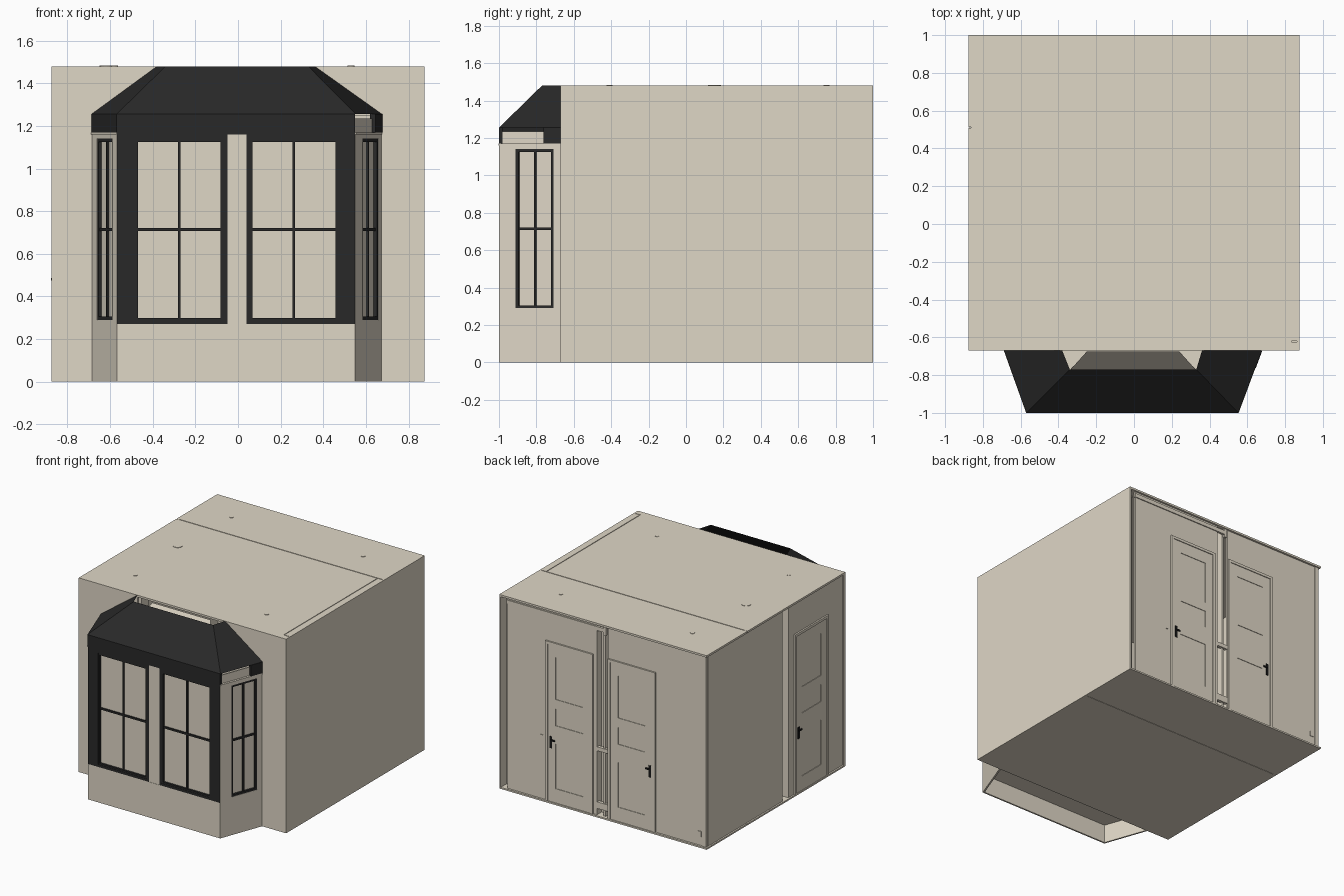
import bpy, bmesh, math
from mathutils import Matrix, Vector

if "Cube" in bpy.data.objects:
    bpy.data.objects.remove(bpy.data.objects["Cube"])


def material(name, rgb):
    m = bpy.data.materials.new(name)
    m.diffuse_color = (*rgb, 1)
    m.use_nodes = True
    m.node_tree.nodes["Principled BSDF"].inputs["Base Color"].default_value = m.diffuse_color
    return m


BEIGE = material("warm beige", (0.74, 0.68, 0.565))
DARK = material("charcoal", (0.022, 0.022, 0.022))
BLACK = material("black metal", (0.009, 0.009, 0.009))


def finish(name, bm, mat):
    me = bpy.data.meshes.new(name)
    bmesh.ops.recalc_face_normals(bm, faces=bm.faces)
    bm.to_mesh(me)
    bm.free()
    me.materials.append(mat)
    ob = bpy.data.objects.new(name, me)
    bpy.context.collection.objects.link(ob)
    return ob


def boxes(name, items, mat, M=Matrix()):
    """One object from boxes given as (x0, x1, y0, y1, z0, z1) in the frame M."""
    bm = bmesh.new()
    for x0, x1, y0, y1, z0, z1 in items:
        S = Matrix.Diagonal((x1 - x0, y1 - y0, z1 - z0, 1))
        T = Matrix.Translation(((x0 + x1) / 2, (y0 + y1) / 2, (z0 + z1) / 2))
        bmesh.ops.create_cube(bm, size=1, matrix=M @ T @ S)
    return finish(name, bm, mat)


def ring(x0, x1, z0, z1, t, v0, v1):
    """Four bars of a rectangular frame."""
    return [(x0, x0 + t, v0, v1, z0, z1), (x1 - t, x1, v0, v1, z0, z1),
            (x0 + t, x1 - t, v0, v1, z0, z0 + t), (x0 + t, x1 - t, v0, v1, z1 - t, z1)]


def wall_frame(a, b):
    """Local frame of an outside wall from a to b: x along, y inward, z up."""
    u = (Vector(b) - Vector(a)).normalized()
    M = Matrix(((u.x, -u.y, 0, a[0]), (u.y, u.x, 0, a[1]), (0, 0, 1, 0), (0, 0, 0, 1)))
    return M, (Vector(b) - Vector(a)).length


XL, XR, YF, YB, H = -0.875, 0.875, -0.67, 1.0, 1.48

# room shell; shallow closed slots separate the door walls
boxes("floor", [(XL, XR, YF, 0.51, 0, 0.012), (XL, XR, 0.513, YB, 0, 0.012)], BEIGE)
boxes("ceiling", [(XL, 0.82, YF, 0.507, H - 0.015, H), (XL, XR, 0.513, YB, H - 0.015, H),
                  (0.825, XR, -0.62, 0.507, H - 0.015, H), (0.82, XR, YF, -0.625, H - 0.015, H)], BEIGE)
boxes("ceiling_joints", [(XL + 0.015, XR - 0.01, 0.5, 0.52, H - 0.015, H - 0.004),
                         (0.81, 0.835, YF + 0.01, 0.51, H - 0.015, H - 0.004)], BEIGE)
boxes("right_wall", [(XR - 0.012, XR, YF, YB, 0, H)], BEIGE)
boxes("left_wall", [(XL + 0.012, XL + 0.025, YF, 0.0, 0, H), (XL + 0.012, XL + 0.025, 0.07, 0.97, 0, H)], BEIGE)
boxes("left_slot", [(XL + 0.012, XL + 0.07, -0.012, 0.0, 0, H),
                    (XL + 0.06, XL + 0.07, 0.0, 0.08, 0, H)], BEIGE)
boxes("back_wall", [(0.06, 0.815, 0.972, 0.985, 0, H), (-0.863, -0.03, 0.972, 0.985, 0, H)], BEIGE)
boxes("back_slots", [(0.06, 0.07, 0.93, 0.983, 0, H), (-0.04, 0.06, 0.92, 0.93, 0, H),
                     (-0.005, 0.012, 0.93, 0.975, 0, H), (0.80, XR - 0.01, 0.92, 0.93, 0, H)], BEIGE)
boxes("front_wall", [(XL, -0.68, YF, YF + 0.02, 0, H), (0.665, XR, YF, YF + 0.02, 0, H),
                     (-0.68, -0.38, YF, YF + 0.02, 1.25, H), (0.36, 0.67, YF, YF + 0.02, 1.25, H)], BEIGE)

# cornice, corner strips, switches and sockets
boxes("back_cornice", [(-0.02, 0.82, 0.975, 0.992, 1.42, 1.45), (-0.02, 0.0, 0.975, 0.992, 1.40, H)], BEIGE)
boxes("corner_strip", [(-0.863, -0.83, 0.98, 0.99, 0, H - 0.015)], BEIGE)
boxes("back_switches", [(0.515, 0.535, 0.98, 0.99, 0.46, 0.50), (-0.03, 0.06, 0.96, 0.985, 0.50, 0.53),
                        (-0.03, 0.06, 0.96, 0.985, 0.06, 0.11), (-0.82, -0.79, 0.98, 0.99, 0.08, 0.12)], BEIGE)


def door(name, M, handle_u):
    """Three-panel door, 0.40 wide, from local x = 0."""
    w, h = 0.40, 1.23
    boxes(name + "_casing", [(0, 0.02, -0.012, 0.01, 0, h), (w - 0.02, w, -0.012, 0.01, 0, h),
                             (0.02, w - 0.02, -0.012, 0.01, h - 0.02, h)], BEIGE, M)
    rails = [(0.02, 0.085, -0.006, 0.01, 0, h - 0.02), (w - 0.085, w - 0.02, -0.006, 0.01, 0, h - 0.02)]
    for z0, z1 in ((0, 0.12), (0.46, 0.60), (0.73, 0.80), (1.12, h - 0.02)):
        rails.append((0.085, w - 0.085, -0.006, 0.01, z0, z1))
    boxes(name + "_leaf", rails + [(0.08, w - 0.08, -0.002, 0.01, 0, h - 0.02)], BEIGE, M)
    s = 0.035 if handle_u < w / 2 else -0.035
    lo, hi = sorted((handle_u, handle_u + s))
    boxes(name + "_handle", [(handle_u - 0.01, handle_u + 0.01, -0.01, 0, 0.42, 0.51),
                             (lo, hi, -0.014, -0.006, 0.476, 0.487)], BLACK, M)


# doors: local x runs toward -x on the back wall and toward -y on the left wall
door("back_door_a", wall_frame((0.49, 0.985), (0.08, 0.985))[0], 0.045)
door("back_door_b", wall_frame((-0.035, 0.985), (-0.45, 0.985))[0], 0.355)
door("left_door", wall_frame((XL + 0.012, -0.07), (XL + 0.012, -0.49))[0], 0.045)


# ceiling spots and round lamp
def disc(name, x, y, r):
    bm = bmesh.new()
    bmesh.ops.create_cone(bm, cap_ends=True, segments=16, radius1=r, radius2=r, depth=0.006,
                          matrix=Matrix.Translation((x, y, H)))
    return finish(name, bm, BEIGE)


for i, x in enumerate((-0.58, 0.53)):
    for j, y in enumerate((-0.41, 0.75)):
        disc(f"ceiling_spot_{i}{j}", x, y, 0.016)
disc("ceiling_lamp", -0.615, 0.152, 0.034)


def window(name, M, x0, x1, z0, z1, t):
    """Dark sash with a cross of glazing bars over an opaque pane."""
    cx, cz = (x0 + x1) / 2, 0.715
    boxes(name + "_pane", [(x0, x1, 0.018, 0.026, z0, z1)], BEIGE, M)
    boxes(name + "_sash", ring(x0, x1, z0, z1, t, 0.002, 0.022), DARK, M)
    boxes(name + "_bars", [(cx - 0.006, cx + 0.006, 0.008, 0.022, z0, z1),
                           (x0, x1, 0.008, 0.022, cz - 0.007, cz + 0.007)], DARK, M)


# bay front: base wall, mullion, dark casings, fascia
F, _ = wall_frame((0, -1.0), (1, -1.0))
boxes("bay_front_base", [(-0.567, 0.55, 0, 0.012, 0, 0.27)], BEIGE, F)
boxes("bay_mullion", [(-0.05, 0.04, 0.002, 0.02, 0.27, 1.16)], BEIGE, F)
boxes("bay_front_fascia", [(-0.567, 0.55, 0, 0.02, 1.16, 1.255)], DARK, F)
for name, o0, o1, x0, x1 in (("left", -0.567, -0.05, -0.48, -0.07), ("right", 0.04, 0.55, 0.055, 0.47)):
    boxes(f"bay_{name}_casing", [(o0, x0, 0, 0.024, 0.27, 1.16), (x1, o1, 0, 0.024, 0.27, 1.16),
                                 (x0, x1, 0, 0.024, 0.27, 0.288), (x0, x1, 0, 0.024, 1.137, 1.16)], DARK, F)
    window(f"bay_{name}_window", F, x0, x1, 0.288, 1.137, 0.012)

# bay sides: angled walls with narrow windows
for name, a, b in (("left", (-0.685, YF), (-0.567, -1.0)), ("right", (0.55, -1.0), (0.673, YF))):
    M, L = wall_frame(a, b)
    x0, x1 = (0.095, 0.31) if name == "right" else (L - 0.28, L - 0.065)
    boxes(f"bay_{name}_wall", [(0, L, 0, 0.012, 0, 0.29), (0, x0, 0, 0.02, 0.29, 1.14),
                               (x1, L, 0, 0.02, 0.29, 1.14), (0, L, 0, 0.02, 1.14, 1.17)], BEIGE, M)
    boxes(f"bay_{name}_ledge", [(0, L, -0.004, 0.02, 1.16, 1.17)], BEIGE, M)
    window(f"bay_{name}_side_window", M, x0, x1, 0.29, 1.14, 0.015)
    if name == "left":
        boxes("bay_left_fascia", [(0, L, -0.002, 0.02, 1.17, 1.255)], DARK, M)
    else:
        boxes("bay_right_fascia", [(0.255, L, -0.006, 0.02, 1.17, 1.255)], DARK, M)
        boxes("bay_right_soffit", [(0, 0.255, 0.012, 0.02, 1.17, 1.235)], BEIGE, M)


def slab(name, points, z, mat):
    bm = bmesh.new()
    bm.faces.new([bm.verts.new((x, y, z)) for x, y in points])
    return finish(name, bm, mat)


# bay seat over the hollow base, and flat bay ceiling
slab("bay_seat", [(-0.68, YF), (-0.56, -0.99), (0.545, -0.99), (0.665, YF)], 0.14, BEIGE)
slab("bay_ceiling", [(-0.56, YF), (-0.5, -0.9), (0.49, -0.9), (0.54, YF)], 1.30, BEIGE)

# bay hipped roof, open at the top
eave = [(-0.688, YF), (-0.57, -1.0), (0.553, -1.0), (0.676, YF)]
top = [(-0.38, YF), (-0.34, -0.77), (0.33, -0.77), (0.36, YF)]
bm = bmesh.new()
lo = [bm.verts.new((x, y, 1.255)) for x, y in eave]
hi = [bm.verts.new((x, y, H)) for x, y in top]
for i in range(3):
    bm.faces.new((lo[i], lo[i + 1], hi[i + 1], hi[i]))
finish("bay_roof", bm, DARK)

# sloped inner panel seen through the roof opening
bm = bmesh.new()
bm.faces.new([bm.verts.new(p) for p in ((-0.25, -0.675, 1.46), (-0.34, -0.775, 1.30),
                                        (0.33, -0.775, 1.30), (0.24, -0.675, 1.46))])
finish("bay_inner_slope", bm, BEIGE)
